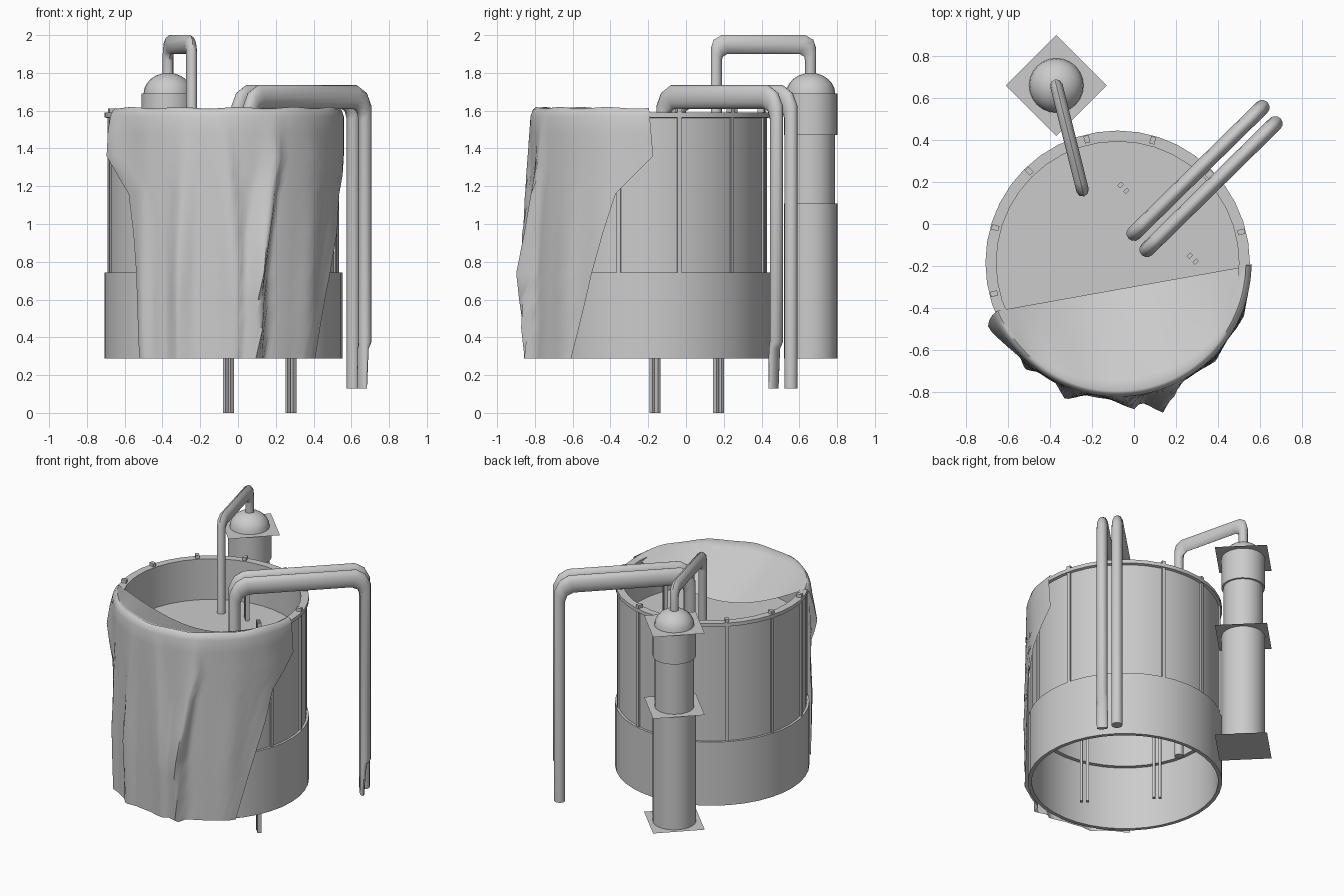
import bpy, bmesh, math
from mathutils import Vector

if "Cube" in bpy.data.objects:
    bpy.data.objects.remove(bpy.data.objects["Cube"])

CX, CY = -0.078, -0.185      # tank centre


def make(name, verts, faces, smooth=True, angle=35):
    me = bpy.data.meshes.new(name)
    me.from_pydata([tuple(v) for v in verts], [], faces)
    bm = bmesh.new()
    bm.from_mesh(me)
    bmesh.ops.recalc_face_normals(bm, faces=bm.faces)
    bm.to_mesh(me)
    bm.free()
    ob = bpy.data.objects.new(name, me)
    bpy.context.collection.objects.link(ob)
    if smooth:
        bpy.ops.object.select_all(action='DESELECT')
        ob.select_set(True)
        bpy.context.view_layer.objects.active = ob
        bpy.ops.object.shade_smooth_by_angle(angle=math.radians(angle))
    return ob


def lathe(name, cx, cy, profile, n, closed=False):
    verts, faces, m = [], [], len(profile)
    for i in range(n):
        a = 2 * math.pi * i / n
        verts += [(cx + r * math.cos(a), cy + r * math.sin(a), z) for r, z in profile]
    for i in range(n):
        j = (i + 1) % n
        for k in range(m if closed else m - 1):
            l = (k + 1) % m
            faces.append((i * m + k, j * m + k, j * m + l, i * m + l))
    if not closed:
        faces.append(tuple(i * m for i in range(n)))
        faces.append(tuple(i * m + m - 1 for i in range(n)))
    return make(name, verts, faces)


def box(name, centre, size, rot):
    verts, c, s = [], math.cos(rot), math.sin(rot)
    for x in (-.5, .5):
        for y in (-.5, .5):
            for z in (-.5, .5):
                px, py = x * size[0], y * size[1]
                verts.append((centre[0] + px * c - py * s, centre[1] + px * s + py * c,
                              centre[2] + z * size[2]))
    return make(name, verts, [(0, 1, 3, 2), (4, 5, 7, 6), (0, 1, 5, 4), (2, 3, 7, 6),
                              (0, 2, 6, 4), (1, 3, 7, 5)], False)


def pipe(name, p0, p1, outer, inner, r, n=12):
    """Tube between matching outer and inner outlines in the upright plane p0-p1."""
    p0, p1 = Vector((*p0, 0)), Vector((*p1, 0))
    d = (p1 - p0).normalized()
    side = Vector((-d.y, d.x, 0))
    verts, faces = [], []
    for (uo, zo), (ui, zi) in zip(outer, inner):
        a = p0 + d * uo + Vector((0, 0, zo))
        b = p0 + d * ui + Vector((0, 0, zi))
        for k in range(n):
            t = 2 * math.pi * k / n
            verts.append((a + b) / 2 + (a - b) / 2 * math.cos(t) + side * r * math.sin(t))
    for i in range(len(outer) - 1):
        for k in range(n):
            l = (k + 1) % n
            faces.append((i * n + k, i * n + l, i * n + n + l, i * n + n + k))
    faces.append(tuple(range(n)))
    faces.append(tuple(range(len(verts) - n, len(verts))))
    return make(name, verts, faces, angle=50)


# tank shell and inner floor
lathe("tank_shell", CX, CY, [(.63, .288), (.63, .742), (.613, .742), (.613, 1.56), (.63, 1.565),
      (.63, 1.59), (.578, 1.59), (.578, .74), (.605, .74), (.605, .288)], 40, True)
lathe("tank_inner_floor", CX, CY, [(.58, 1.28), (.58, 1.30)], 40)

# vertical straps, with bolts on the part of the rim the cloth leaves open
for k in range(12):
    a = math.radians(14 + 30 * k)
    c, s = math.cos(a), math.sin(a)
    box("tank_strap", (CX + .613 * c, CY + .613 * s, 1.165), (.018, .022, .85), a)
    if k < 7:
        box("rim_bolt", (CX + .607 * c, CY + .607 * s, 1.595), (.035, .025, .035), a)

# paired support posts
for px, py in ((-.05, .172), (.28, -.165)):
    for o in (-.014, .014):
        box("support_post", (px + o, py - o, .75), (.018, .026, 1.5), math.radians(-45))

# filter column with thin square flange plates
FX, FY = -.37, .66
dome = [(.13 * math.cos(t * math.pi / 12), 1.69 + .11 * math.sin(t * math.pi / 12)) for t in range(6)]
lathe("filter_column", FX, FY, [(.141, .288), (.141, 1.108), (.128, 1.108), (.128, 1.47),
      (.141, 1.47), (.141, 1.69)] + dome + [(.005, 1.80)], 24)
for z in (.288, 1.108, 1.691):
    for half in (.24, .215) if z > 1.6 else (.24,):
        zz = z + (.24 - half) * .02
        make("flange_plate", [(FX + half, FY, zz), (FX, FY + half, zz), (FX - half, FY, zz),
                              (FX, FY - half, zz)], [(0, 1, 2, 3)], False)

# small bridging pipe
L, r = .515, .03
pipe("small_pipe", (FX, FY), (-.245, .16),
     [(-r, 1.78), (-r, 1.93), (-.015, 1.975), (.03, 2), (L - .03, 2), (L + .015, 1.975), (L + r, 1.93), (L + r, .39)],
     [(r, 1.78), (r, 1.86), (.035, 1.885), (.06, 1.9), (L - .06, 1.9), (L - .035, 1.885), (L - r, 1.86), (L - r, .39)], r, 8)

# twin large pipes, one with a broken tapering end
L, r = .856, .036
for name, p0, p1, tip in (
        ("large_pipe_back", (0, -.045), (.61, .555), [(L + r, .13)]),
        ("large_pipe_front", (.062, -.122), (.672, .478), [(L + r, .375), (L + .008, .34), (L - .008, .13)])):
    ends = [(L - r, z) for z in ((.13,) if len(tip) == 1 else (.376, .34, .13))]
    pipe(name, p0, p1,
         [(-r, .6), (-r, 1.63), (0, 1.70), (.06, 1.735), (L - .06, 1.735), (L, 1.70), (L + r, 1.63)] + tip,
         [(r, .6), (r, 1.55), (.05, 1.59), (.09, 1.61), (L - .09, 1.61), (L - .05, 1.59), (L - r, 1.55)] + ends,
         r)

# draped cloth: hanging side rows followed by sagging top rows
EDGE = [(.288, -133, -41), (.74, -135, -29), (1.16, -141, -17), (1.36, -154, 1), (1.615, -158, -1)]
# fold: angle at top, angle shift downwards, outward size, left width, right width
FOLDS = [(-61, -12, .10, 9, 3), (-89, 6, .055, 10, 3), (-107, -4, .05, 6, 7),
         (-129, -2, .03, 6, 5), (-42, -3, .02, 8, 7), (-20, -4, .02, 8, 8)]


def edge_angles(z):
    for (z0, l0, r0), (z1, l1, r1) in zip(EDGE, EDGE[1:]):
        if z <= z1:
            t = (z - z0) / (z1 - z0)
            return l0 + (l1 - l0) * t, r0 + (r1 - r0) * t


COLS, ZS, CAP = 72, [.288, .45, .6, .74, .95, 1.16, 1.26, 1.36, 1.48, 1.57, 1.605, 1.615], 8
A, B = Vector((-.66, -.415, 1.61)), Vector((.545, -.20, 1.60))
verts, faces = [], []
for z in ZS:
    lo, hi = edge_angles(z)
    h = max(0, (1.57 - z) / 1.28)
    swell = h / .65 if h < .65 else 1 - .4 * (h - .65) / .35
    for i in range(COLS + 1):
        th = lo + (hi - lo) * i / COLS
        rad = .638 + .012 * swell * math.exp(-((th + 90) / 40) ** 2)
        for c, shift, amp, wl, wr in FOLDS:
            d = th - c - shift * min(1, h / .65)
            rad += amp * swell * max(0, 1 - abs(d) / (wr if d > 0 else wl))
        # corner flap stands away from the wall
        rad += .05 * math.exp(-((z - 1.38) / .15) ** 2) * math.exp(-(i / 5) ** 2)
        rad -= .012 * (z > 1.6) + .015 * (z > 1.61)
        a = math.radians(th)
        bump = .004 * math.sin(th * .21) if z > 1.58 else 0
        verts.append(Vector((CX + rad * math.cos(a), CY + rad * math.sin(a), z + bump)))
top = verts[-(COLS + 1):]
for k in range(1, CAP + 1):
    s = k / CAP
    for i in range(COLS + 1):
        f = (1 - math.cos(math.pi * i / COLS)) / 2
        p = top[i].lerp(A.lerp(B, f), s)
        p.z -= .2 * math.sin(math.pi * f) * s
        verts.append(p)
W = COLS + 1
for j in range(len(ZS) + CAP - 1):
    for i in range(COLS):
        faces.append((j * W + i, j * W + i + 1, j * W + W + i + 1, j * W + W + i))
make("draped_cloth", verts, faces, angle=60)
